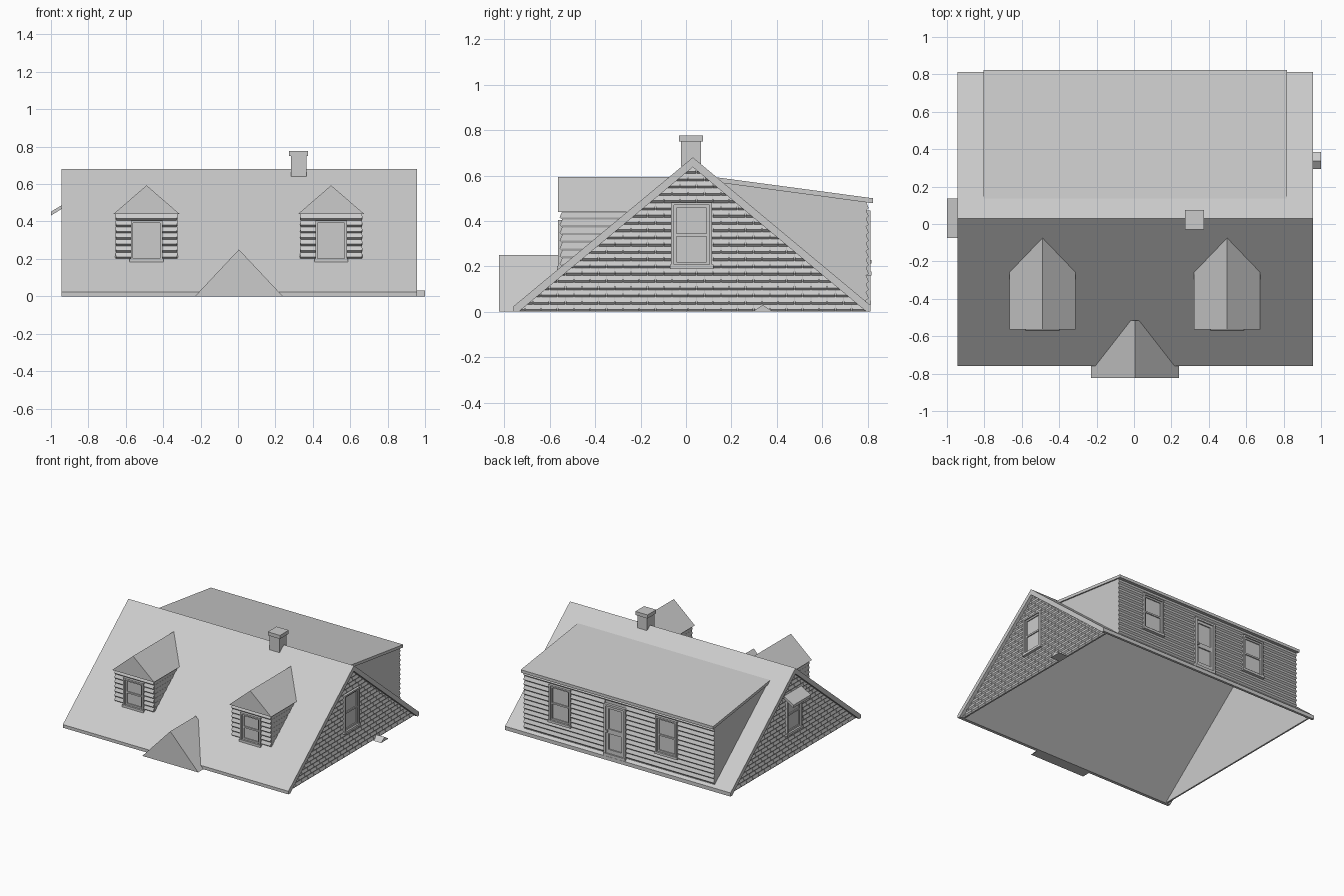
import bpy, bmesh
from mathutils import Matrix, Vector

if "Cube" in bpy.data.objects:
    bpy.data.objects.remove(bpy.data.objects["Cube"])

GREY = bpy.data.materials.new("light_grey")
GREY.diffuse_color = (0.6, 0.6, 0.6, 1)
GREY.use_nodes = True
GREY.node_tree.nodes["Principled BSDF"].inputs["Base Color"].default_value = GREY.diffuse_color
CX = 0.006        # middle of the house in x
RIDGE = 0.03      # y of the ridge


def frame(origin, u, n):
    """Local axes: u along the wall, n outward, z up."""
    return Matrix.Translation(origin) @ Matrix((u, n, (0, 0, 1))).transposed().to_4x4()


def solid(bm, M, a, b):
    """Solid between two matching outlines."""
    va = [bm.verts.new(M @ Vector(p)) for p in a]
    vb = [bm.verts.new(M @ Vector(p)) for p in b]
    bm.faces.new(va)
    bm.faces.new(vb[::-1])
    for i in range(len(va)):
        j = (i + 1) % len(va)
        bm.faces.new((va[i], vb[i], vb[j], va[j]))


def prism(bm, M, pts, u0, u1):
    """Extrude an (n, z) profile along u."""
    solid(bm, M, [(u0, n, z) for n, z in pts], [(u1, n, z) for n, z in pts])


def box(bm, M, u0, u1, n0, n1, z0, z1):
    prism(bm, M, [(n0, z0), (n1, z0), (n1, z1), (n0, z1)], u0, u1)


def finish(bm, name):
    bmesh.ops.recalc_face_normals(bm, faces=bm.faces)
    me = bpy.data.meshes.new(name)
    bm.to_mesh(me)
    bm.free()
    me.materials.append(GREY)
    ob = bpy.data.objects.new(name, me)
    bpy.context.collection.objects.link(ob)


def make(name, fn, *args):
    bm = bmesh.new()
    fn(bm, *args)
    finish(bm, name)


def lap(bm, M, u0, u1, z0, z1, out=0.012):
    """One clapboard or shingle with a slanted lower edge."""
    prism(bm, M, [(-0.003, z0), (0, z0), (out, z0 + 0.3 * (z1 - z0)), (0.001, z1), (-0.003, z1)],
          u0, u1)


def course(bm, M, u0, u1, z0, z1, holes, out=0.012):
    """A lap broken by openings (ua, ub, za, zb)."""
    spans = [(u0, u1)]
    for ua, ub, za, zb in holes:
        if z0 + 0.005 < zb and z1 - 0.005 > za:
            spans = [s for a, b in spans for s in ((a, min(b, ua)), (max(a, ub), b))
                     if s[1] - s[0] > 0.002]
    for a, b in spans:
        lap(bm, M, a, b, z0, z1, out)


def window(name, M, w, z0, z1):
    bm = bmesh.new()
    h, t = w / 2, 0.012
    zm = (z0 + z1) / 2
    box(bm, M, -h + t, h - t, -0.002, 0.002, z0 + t, z1 - t)     # glass
    for s in (-1, 1):
        box(bm, M, s * h, s * (h - t), -0.002, 0.02, z0, z1)     # jambs
        box(bm, M, s * (h - t), s * (h - 2 * t), 0, 0.010, z0 + t, z1 - t)  # stiles
    box(bm, M, -h + t, h - t, -0.002, 0.02, z1 - t, z1)          # head
    for z in (z0 + 1.5 * t, zm, z1 - 1.5 * t):                   # rails
        box(bm, M, -h + 2 * t, h - 2 * t, 0, 0.010, z - t / 2, z + t / 2)
    box(bm, M, -h - 0.006, h + 0.006, -0.002, 0.024, z0 - 0.006, z0 + t)  # sill
    finish(bm, name)


WORLD = Matrix.Identity(4)
X, Y = (1, 0, 0), (0, 1, 0)

# Main roof shell, open below
make("main_roof", prism, WORLD,
     [(-0.76, 0), (-0.76, 0.024), (RIDGE, 0.68), (0.813, 0.028), (0.813, 0),
      (0.795, 0), (RIDGE, 0.637), (-0.737, 0)], -0.945, 0.957)

# Gable walls with relief shingles and a window each
for side, label in ((-1, "left"), (1, "right")):
    M = frame((CX + side * 0.922, 0, 0), Y, (side, 0, 0))
    tri = [(-0.74, 0), (0.797, 0), (RIDGE, 0.64)]
    make(label + "_gable_wall", solid, M,
         [(y, 0, z) for y, z in tri], [(y, -0.012, z) for y, z in tri])
    bm = bmesh.new()
    step, width, gap = 0.032, 0.072, 0.004
    hole = [(-0.065, 0.115, 0.195, 0.482)]
    for r in range(20):
        z = r * step
        y = -0.78 + (r % 2) * width / 2
        while y < 0.82:
            course(bm, M, y, y + width - gap, z, z + step, hole, 0.009)
            y += width
    for s, end in ((-1, -0.74), (1, 0.797)):
        n = Vector((0, s * 0.64, abs(end - RIDGE)))
        bmesh.ops.bisect_plane(bm, geom=bm.verts[:] + bm.edges[:] + bm.faces[:],
                               plane_co=(0, RIDGE, 0.64), plane_no=n, clear_outer=True)
    finish(bm, label + "_gable_shingles")
    window(label + "_gable_window",
           frame((CX + side * 0.922, 0.025, 0), Y, (side, 0, 0)), 0.18, 0.195, 0.482)

# Awning over the left gable window
make("awning", prism, frame((0, 0, 0), Y, X),
     [(-0.915, 0.484), (-0.915, 0.504), (-1.0, 0.452), (-1.0, 0.432)], -0.075, 0.135)

# Small hood at the foot of the right gable
make("vent_hood", solid, WORLD,
     [(0.92, 0.295, 0), (0.92, 0.385, 0), (0.92, 0.337, 0.03)],
     [(1.0, 0.295, 0), (1.0, 0.385, 0), (1.0, 0.337, 0.03)])

# Chimney
make("chimney", box, WORLD, 0.283, 0.365, -0.022, 0.065, 0.64, 0.75)
make("chimney_cap", box, WORLD, 0.272, 0.375, -0.03, 0.075, 0.75, 0.777)

# Front dormers
for cx, label in ((-0.489, "left"), (0.498, "right")):
    D = Matrix.Translation((cx, 0, 0))
    make(label + "_dormer_body", prism, D,
         [(-0.545, 0.44), (-0.545, 0.195), (-0.25, 0.44)], -0.164, 0.164)
    make(label + "_dormer_roof", solid, D,
         [(-0.177, -0.565, 0.44), (0.177, -0.565, 0.44), (0, -0.565, 0.593)],
         [(-0.177, -0.25, 0.44), (0.177, -0.25, 0.44), (0, -0.07, 0.593)])
    F = frame((cx, -0.545, 0), X, (0, -1, 0))
    bm = bmesh.new()
    for i in range(7):
        z0, z1 = 0.2 + i * 0.24 / 7, 0.2 + (i + 1) * 0.24 / 7
        course(bm, F, -0.164, 0.164, z0, z1, [(-0.084, 0.084, 0.19, 0.405)])
        # shallow laps on the cheeks
        for s in (-1, 1):
            lap(bm, frame((cx + s * 0.164, 0, 0), Y, (s, 0, 0)),
                -0.546, RIDGE - (0.68 - z1) / 0.83, z0, z1, 0.004)
    finish(bm, label + "_dormer_siding")
    window(label + "_dormer_window", F, 0.168, 0.19, 0.405)

# Entry gable
make("entry_gable", solid, WORLD,
     [(-0.23, -0.823, 0), (0.24, -0.823, 0), (0.026, -0.823, 0.228),
      (0.005, -0.823, 0.25), (-0.016, -0.823, 0.228)],
     [(-0.23, -0.752, 0), (0.24, -0.752, 0), (0.026, -0.515, 0.228),
      (0.005, -0.515, 0.25), (-0.016, -0.515, 0.228)])

# Rear shed extension
WALL = 0.793
make("rear_body", prism, WORLD,
     [(0.14, 0.575), (WALL, 0.485), (WALL, 0.035)], -0.797, 0.807)
make("rear_roof", prism, WORLD,
     [(0.135, 0.592), (0.823, 0.5), (0.823, 0.478), (0.16, 0.567)], -0.805, 0.817)
B = frame((0, WALL, 0), X, Y)
holes = [(0.41, 0.59, 0.165, 0.445), (-0.49, -0.31, 0.165, 0.445), (-0.055, 0.125, 0.03, 0.425)]
bm = bmesh.new()
for i in range(12):
    course(bm, B, -0.797, 0.807, 0.05 + i * 0.036, 0.05 + (i + 1) * 0.036, holes)
finish(bm, "rear_siding")
for cx, label in ((0.5, "left"), (-0.4, "right")):
    window("rear_" + label + "_window", frame((cx, WALL, 0), X, Y), 0.18, 0.165, 0.445)

# Rear door with glazed upper half, panel, knob and step
bm = bmesh.new()
D = frame((0.035, WALL, 0), X, Y)
box(bm, D, -0.075, 0.075, -0.002, 0.002, 0.04, 0.41)
for s in (-1, 1):
    box(bm, D, s * 0.09, s * 0.075, -0.002, 0.02, 0.04, 0.425)
    box(bm, D, s * 0.075, s * 0.055, 0, 0.011, 0.05, 0.41)
for z0, z1 in ((0.05, 0.08), (0.2, 0.235), (0.39, 0.41)):
    box(bm, D, -0.055, 0.055, 0, 0.011, z0, z1)
box(bm, D, -0.075, 0.075, -0.002, 0.02, 0.41, 0.425)
box(bm, D, 0.058, 0.07, 0, 0.025, 0.212, 0.228)
box(bm, D, -0.09, 0.09, 0, 0.022, 0.03, 0.05)
finish(bm, "rear_door")
